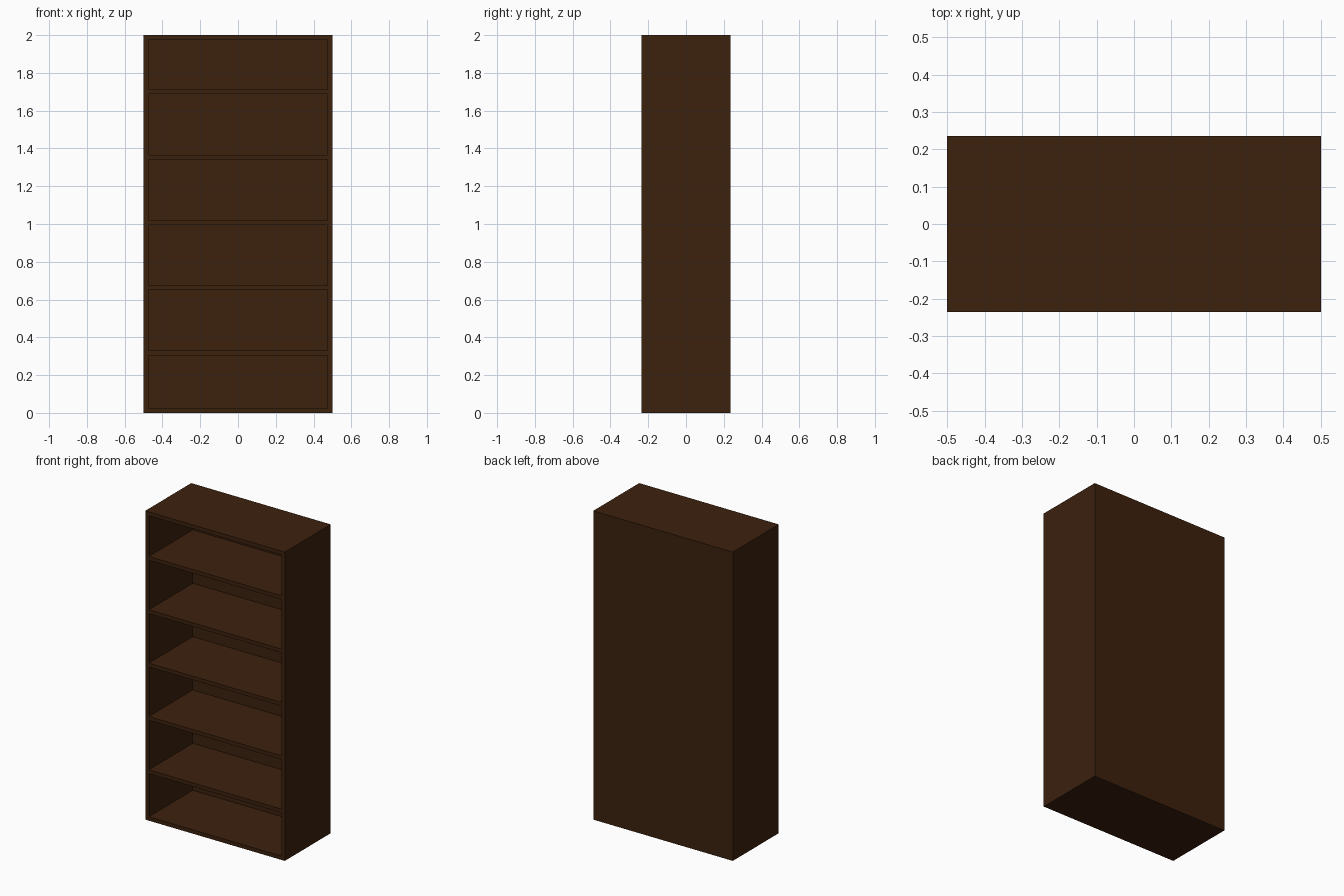
import bpy

if "Cube" in bpy.data.objects:
    bpy.data.objects.remove(bpy.data.objects["Cube"])

W, D, H = 1.0, 0.47, 2.0      # overall size
T = 0.025                     # board thickness
BACK = 0.02                   # back panel thickness

wood = bpy.data.materials.new("dark brown wood")
wood.diffuse_color = (0.045, 0.0150, 0.0042, 1)
wood.use_nodes = True
wood.node_tree.nodes["Principled BSDF"].inputs["Base Color"].default_value = wood.diffuse_color


def board(name, x, y, z):
    """Box spanning the given (min, max) ranges."""
    spans = (x, y, z)
    bpy.ops.mesh.primitive_cube_add(size=1)
    ob = bpy.context.object
    ob.name = name
    for v in ob.data.vertices:
        v.co = [lo + (c + 0.5) * (hi - lo) for c, (lo, hi) in zip(v.co, spans)]
    ob.data.materials.append(wood)
    return ob


inner_x = (-W / 2 + T, W / 2 - T)
full_y = (-D / 2, D / 2)
inner_y = (-D / 2, D / 2 - BACK)

# Sides
board("left_side", (-W / 2, -W / 2 + T), full_y, (0, H))
board("right_side", (W / 2 - T, W / 2), full_y, (0, H))

# Bottom and top boards
board("bottom_board", inner_x, full_y, (0, T))
board("top_board", inner_x, full_y, (H - T, H))

# Back panel, flush with the rear edges
board("back_panel", inner_x, (D / 2 - BACK, D / 2), (T, H - T))

# Five evenly spaced shelves
for i in range(5):
    z = 0.317 + i * 0.3455
    board(f"shelf_{i + 1}", inner_x, inner_y, (z - 0.012, z + 0.012))
